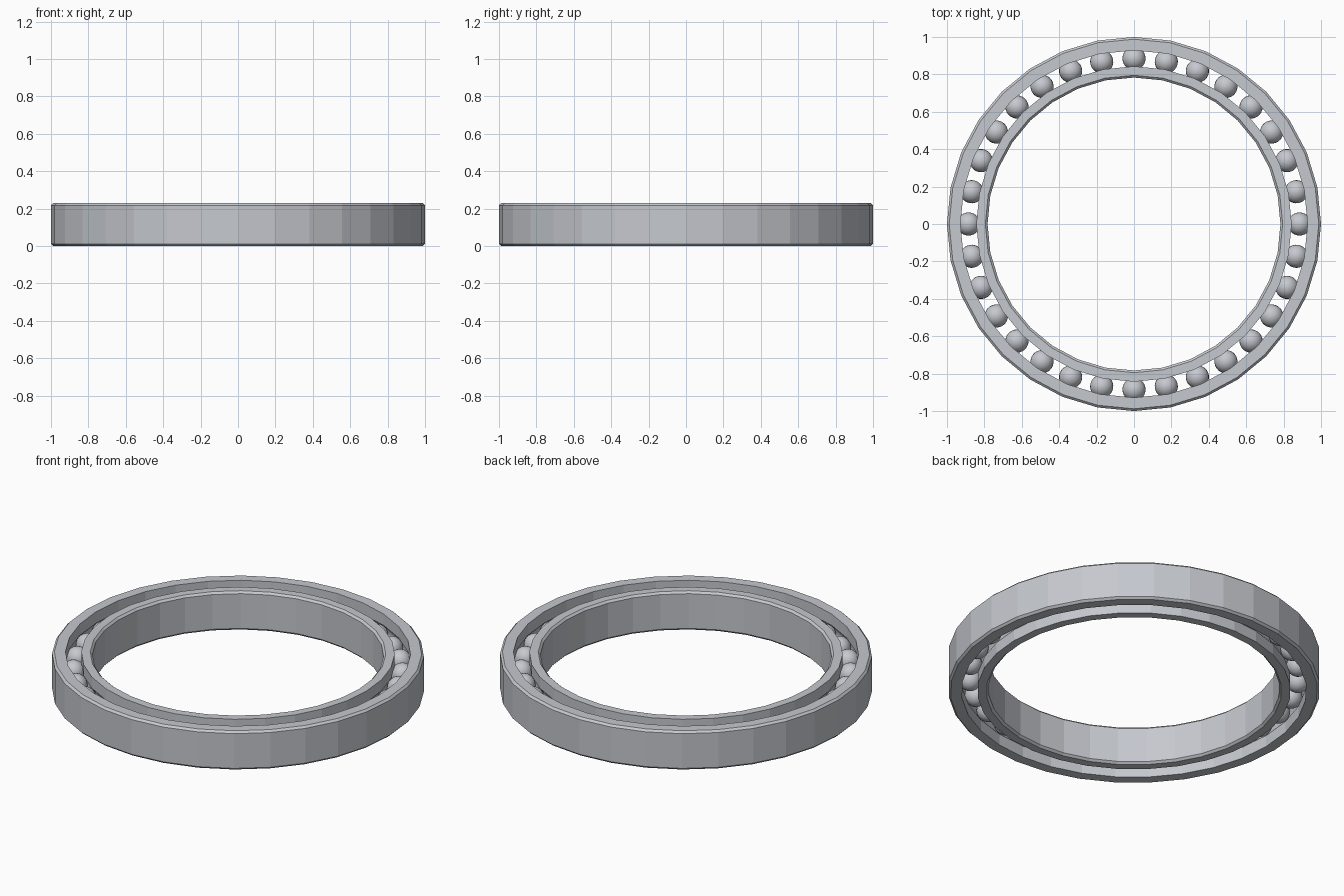
import bpy, bmesh
from math import sin, cos, tau, asin, sqrt

SEGMENTS = 32
HEIGHT = 0.23
BEVEL = 0.012
BALL_R = 0.062
TRACK_R = 0.885          # radius of the circle of ball centres
GROOVE_R = 0.064

cube = bpy.data.objects.get("Cube")
if cube:
    bpy.data.objects.remove(cube, do_unlink=True)


def make_material(name, colour):
    mat = bpy.data.materials.new(name)
    mat.use_nodes = True
    mat.diffuse_color = colour
    mat.node_tree.nodes["Principled BSDF"].inputs["Base Color"].default_value = colour
    return mat


steel = make_material("steel grey", (0.56, 0.58, 0.62, 1))


def add_object(name, bm):
    mesh = bpy.data.meshes.new(name)
    bm.to_mesh(mesh)
    bm.free()
    mesh.materials.append(steel)
    obj = bpy.data.objects.new(name, mesh)
    bpy.context.collection.objects.link(obj)
    return obj


def ring_profile(plain_r, race_r):
    """Closed (radius, z) outline: bevelled plain side, grooved race side."""
    side = 1 if race_r > TRACK_R else -1
    inset = plain_r - side * BEVEL
    points = [(race_r, 0), (inset, 0), (plain_r, BEVEL),
              (plain_r, HEIGHT - BEVEL), (inset, HEIGHT), (race_r, HEIGHT)]
    # Ball groove, from its upper lip to its lower lip
    lip = asin(sqrt(1 - ((race_r - TRACK_R) / GROOVE_R) ** 2))
    for i in range(7):
        a = lip * (1 - i / 3)
        points.append((TRACK_R + side * GROOVE_R * cos(a),
                       HEIGHT / 2 + GROOVE_R * sin(a)))
    return points


def lathe(name, profile):
    bm = bmesh.new()
    rows = []
    for s in range(SEGMENTS):
        a = tau * s / SEGMENTS
        rows.append([bm.verts.new((r * cos(a), r * sin(a), z)) for r, z in profile])
    n = len(profile)
    for s in range(SEGMENTS):
        here, after = rows[s], rows[(s + 1) % SEGMENTS]
        for i in range(n):
            j = (i + 1) % n
            bm.faces.new((here[i], after[i], after[j], here[j]))
    bmesh.ops.recalc_face_normals(bm, faces=bm.faces)
    return add_object(name, bm)


# Outer and inner races
lathe("outer_race", ring_profile(1.0, 0.928))
lathe("inner_race", ring_profile(0.783, 0.843))

# Balls, sharing one smooth mesh
bm = bmesh.new()
bmesh.ops.create_uvsphere(bm, u_segments=24, v_segments=12, radius=BALL_R)
for face in bm.faces:
    face.smooth = True
first = add_object("ball_1", bm)
for i in range(SEGMENTS):
    ball = first
    if i:
        ball = bpy.data.objects.new(f"ball_{i + 1}", first.data)
        bpy.context.collection.objects.link(ball)
    a = tau * i / SEGMENTS
    ball.location = (TRACK_R * cos(a), TRACK_R * sin(a), HEIGHT / 2)
    ball.rotation_euler.z = a
